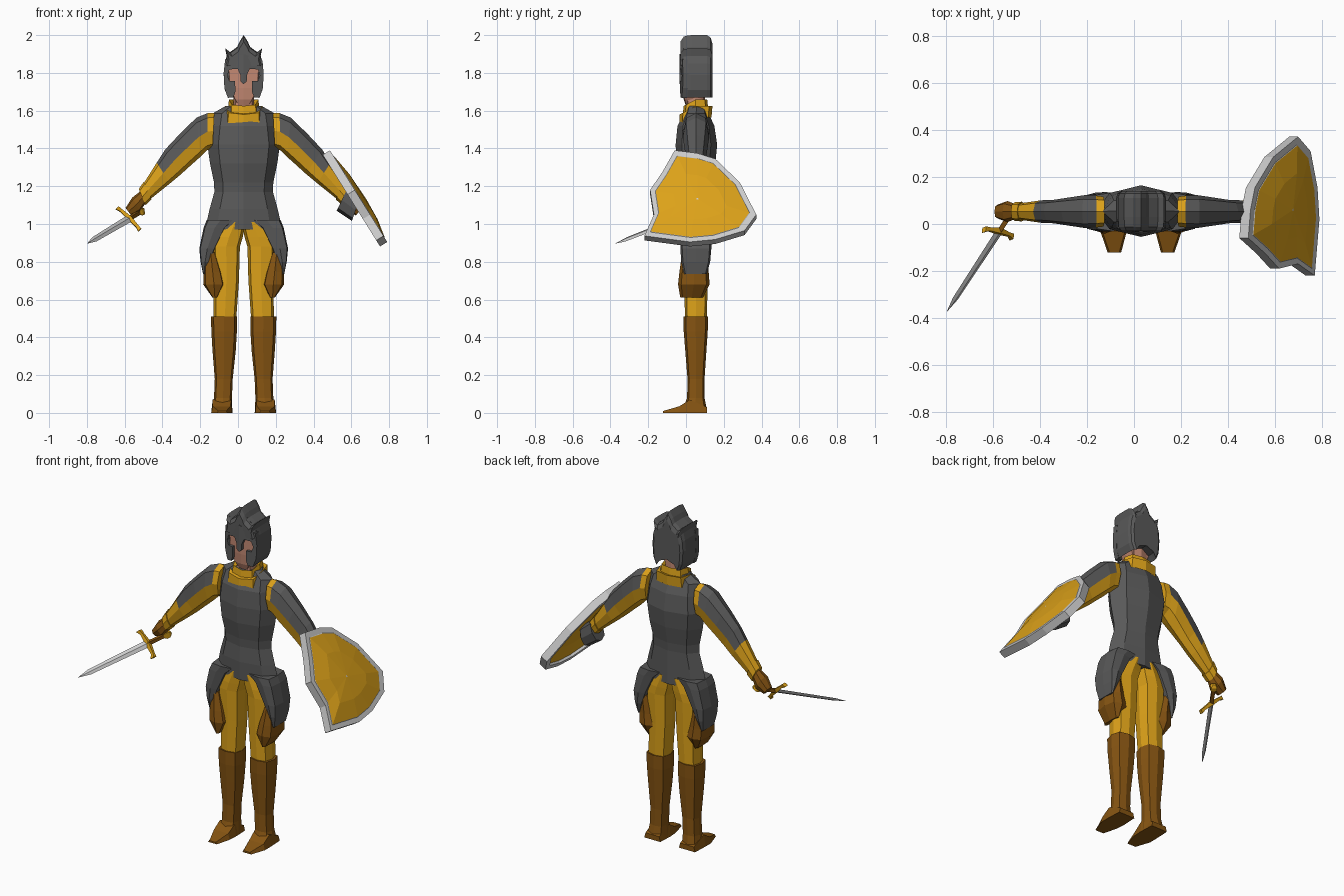
import bpy, bmesh, math
from mathutils import Vector

if "Cube" in bpy.data.objects:
    bpy.data.objects.remove(bpy.data.objects["Cube"])

CX, CY = 0.03, 0.053          # body axis


def material(name, rgb):
    m = bpy.data.materials.new(name)
    m.diffuse_color = (*rgb, 1)
    m.use_nodes = True
    m.node_tree.nodes["Principled BSDF"].inputs["Base Color"].default_value = m.diffuse_color
    return m


GREY = material("dark steel", (0.10, 0.10, 0.10))
GOLD = material("golden cloth", (0.72, 0.36, 0.01))
BROWN = material("brown leather", (0.24, 0.09, 0.006))
SKIN = material("skin", (0.55, 0.25, 0.17))
SILVER = material("bright steel", (0.60, 0.60, 0.60))


def finish(name, bm, mats, rule=None):
    bmesh.ops.remove_doubles(bm, verts=bm.verts, dist=1e-5)
    bmesh.ops.recalc_face_normals(bm, faces=bm.faces)
    if rule:
        for f in bm.faces:
            f.material_index = rule(f)
    me = bpy.data.meshes.new(name)
    bm.to_mesh(me)
    bm.free()
    for m in mats:
        me.materials.append(m)
    ob = bpy.data.objects.new(name, me)
    bpy.context.collection.objects.link(ob)
    return ob


def loft(name, rings, mats, rule=None, caps=True):
    """Skin a series of equal-length point rings; rule(i, k) picks the material."""
    bm = bmesh.new()
    vs = [[bm.verts.new(p) for p in r] for r in rings]
    n = len(rings[0])
    for i in range(len(vs) - 1):
        for k in range(n):
            f = bm.faces.new((vs[i][k], vs[i][(k + 1) % n], vs[i + 1][(k + 1) % n], vs[i + 1][k]))
            f.material_index = rule(i, k) if rule else 0
    if caps:
        bm.faces.new(vs[0])
        bm.faces.new(vs[-1])
    return finish(name, bm, mats)


def oval(c, u, v, diag=0.8):
    """Eight-sided ring around c with half axes u and v."""
    c, u, v = Vector(c), Vector(u), Vector(v)
    t = [(1, 0), (diag, diag), (0, 1), (-diag, diag), (-1, 0), (-diag, -diag), (0, -1), (diag, -diag)]
    return [c + u * a + v * b for a, b in t]


def flat(z, x0, x1, y0, y1, s=1, diag=0.8):
    """Level ring; x is the distance from the body axis on side s."""
    return oval((CX + s * (x0 + x1) / 2, (y0 + y1) / 2, z), ((x1 - x0) / 2, 0, 0), (0, (y1 - y0) / 2, 0), diag)


def slanted(tx, tz, bx, bz, hy, s):
    """Arm ring from its upper and lower points."""
    t, b = Vector((CX + s * tx, CY, tz)), Vector((CX + s * bx, CY, bz))
    return oval((t + b) / 2, (t - b) / 2, (0, hy, 0), 0.75)


# torso plate
torso = [(0.97, .205, -.025, .130), (1.08, .180, -.03, .13), (1.17, .155, -.025, .13), (1.22, .157, -.03, .135),
         (1.32, .178, -.05, .155), (1.42, .192, -.055, .165), (1.52, .178, -.045, .15), (1.585, .165, -.012, .12),
         (1.625, .095, 0, .11)]
loft("torso_armour", [flat(z, -w, w, a, b, 1, .7) for z, w, a, b in torso], [GREY])

# neck and layered collar with a dip at the front
loft("neck", [flat(z, -.055, .055, 0, .10) for z in (1.58, 1.72)], [SKIN])


def collar(name, rows):
    rings = []
    for z, w, a, b, dip in rows:
        r = flat(z, -w, w, a, b)
        for p in r:
            p.z -= dip * max(0, (CY - p.y) / (CY - a))
        rings.append(r)
    loft(name, rings, [GOLD], caps=False)


collar("outer_collar", [(1.565, .105, -.036, .135, .05), (1.625, .10, -.034, .14, .045), (1.615, .07, -.01, .11, .03)])
collar("inner_collar", [(1.59, .085, -.02, .12, .03), (1.66, .078, -.012, .112, .035), (1.64, .055, 0, .10, .03)])

for s, side in ((-1, "right"), (1, "left")):
    # skirt panel and hanging leather guard
    loft(side + "_skirt_panel", [flat(z, a, b, f, k, s, .88) for z, a, b, f, k in (
        (1.02, .05, .196, -.03, .134), (.98, .095, .212, -.032, .136), (.87, .15, .235, -.03, .134),
        (.80, .18, .228, -.025, .128), (.735, .205, .215, -.01, .11))], [GREY])
    loft(side + "_thigh_guard", [flat(z, a, b, f, k, s) for z, a, b, f, k in (
        (.85, .15, .20, -.02, .12), (.745, .115, .213, -.035, .12), (.68, .10, .214, -.042, .125),
        (.61, .14, .165, -.03, .09))], [BROWN])
    # legging, boot and pointed foot
    loft(side + "_legging", [flat(z, a, b, f, k, s) for z, a, b, f, k in (
        (1.01, -.01, .10, -.02, .125), (.93, .005, .15, -.02, .125), (.88, .02, .165, -.018, .122),
        (.70, .025, .158, -.01, .115), (.49, .04, .16, -.005, .11))], [GOLD])
    loft(side + "_boot", [flat(z, a, b, f, k, s) for z, a, b, f, k in (
        (.51, .036, .173, -.014, .117), (.43, .036, .171, -.012, .115), (.33, .042, .165, -.004, .108),
        (.18, .058, .153, .008, .098), (.08, .062, .157, .006, .098), (.01, .06, .17, -.02, .112))], [BROWN])
    loft(side + "_foot", [[(CX + s * a, y, 0), (CX + s * b, y, 0), (CX + s * (b - .008), y, h), (CX + s * (a + .008), y, h)]
         for y, a, b, h in ((.112, .062, .168, .03), (.02, .058, .172, .07), (-.035, .062, .172, .035),
                            (-.122, .085, .142, .01))], [BROWN])
    # arm: golden sleeve with a steel upper half
    arm = [(.155, 1.587, .165, 1.40, .064), (.19, 1.587, .195, 1.39, .068), (.25, 1.563, .23, 1.355, .07),
           (.34, 1.475, .275, 1.315, .06), (.415, 1.395, .33, 1.265, .05), (.46, 1.325, .39, 1.215, .048),
           (.545, 1.19, .515, 1.115, .033)]
    loft(side + "_arm", [slanted(*r, s) for r in arm], [GOLD, GREY],
         lambda i, k: 1 if 1 <= i <= 4 and k in (0, 1, 6, 7) else 0)
    loft(side + "_cuff", [slanted(*r, s) for r in ((.528, 1.225, .488, 1.13, .042), (.555, 1.185, .52, 1.10, .04))], [GOLD])
    # hand
    loft(side + "_hand", [slanted(*r, s) for r in ((.545, 1.175, .52, 1.11, .03), (.59, 1.14, .548, 1.065, .045),
                                                  (.625, 1.085, .595, 1.045, .03))], [BROWN])

# head: skin block with a tapered chin
loft("face", [flat(z, -w, w, f, .09, 1, .9) for z, w, f in (
    (1.625, .028, .0), (1.66, .05, -.012), (1.72, .08, -.016), (1.86, .09, -.016))], [SKIN])

# helmet: front profile with ridges, carried from front to back
half = [(0, 2.0), (.022, 1.965), (.034, 1.938), (.072, 1.91), (.098, 1.93), (.09, 1.89), (.101, 1.85),
        (.106, 1.79), (.10, 1.71), (.082, 1.67), (.06, 1.70), (0, 1.72)]
outline = half + [(-x, z) for x, z in half[-2:0:-1]]
loft("helmet", [[(CX + x * k, y, 1.75 + (z - 1.75) * (k if z > 1.75 else 1)) for x, z in outline]
     for y, k in ((0.0, .985), (.03, 1), (.11, 1), (.13, .95), (.14, .82))], [GREY])
# crest and brow over the front
brow = [p for p in outline if p[1] > 1.84]
loft("helmet_front", [[(CX + x * k, y, 1.75 + (z - 1.75) * k) for x, z in brow]
     for y, k in ((-.03, .86), (-.012, .97), (.01, .99))], [GREY])

# face mask: eye holes, nose bar and cheek plates
mask = [(0, 1.74), (.016, 1.755), (.018, 1.79), (.032, 1.822), (.075, 1.818), (.086, 1.785), (.075, 1.757),
        (.045, 1.757), (.044, 1.70), (.055, 1.67), (.084, 1.668), (.102, 1.72), (.106, 1.80), (.098, 1.87), (0, 1.90)]
bm = bmesh.new()
for s in (-1, 1):
    front, back = [[bm.verts.new((CX + s * x, y + 1.6 * x * x, z)) for x, z in mask] for y in (-.034, -.005)]
    bm.faces.new(front)
    bm.faces.new(back)
    for i in range(len(mask) - 1):
        bm.faces.new((front[i], front[i + 1], back[i + 1], back[i]))
finish("face_mask", bm, [GREY])

# shield: silver rim, domed golden face, tilted outward
edge = [(-.06, 1.39), (.06, 1.375), (.155, 1.345), (.285, 1.22), (.372, 1.05), (.31, .965), (.155, .918),
        (.02, .905), (-.22, .937), (-.17, 1.05), (-.19, 1.18), (-.125, 1.275)]
normal = Vector((.848, 0, .53))


def on_shield(k, h):
    my, mz = .06, 1.12
    pts = [(my + (y - my) * k, mz + (z - mz) * k) for y, z in edge]
    return [Vector((.487 + (1.39 - z) * .625, y, z)) + normal * h for y, z in pts]


loft("shield", [on_shield(*r) for r in ((.02, -.012), (.5, -.015), (.89, -.03), (.89, -.045), (1, -.045), (1, 0),
                                        (.89, 0), (.88, .002), (.5, .02), (.02, .026))],
     [SILVER, GOLD], lambda i, k: 1 if i in (0, 1, 7, 8) else 0)
# strap holding the shield to the forearm
loft("shield_strap", [slanted(*r, 1) for r in ((.548, 1.185, .492, 1.07, .052), (.613, 1.13, .573, 1.016, .052))], [GREY])

# sword: local axes along the blade, along the guard and across both
along = Vector((-.235, -.36, -.14)).normalized()
across = Vector((.74, -.13, -.67))
across = (across - along * across.dot(along)).normalized()
thick = along.cross(across)
tip = Vector((-.797, -.373, .897))
base = tip - along * .43


def bar(name, rows, mat, axis=along, wide=across):
    """Rows of distance, half width, half thickness and shift along the blade."""
    loft(name, [[base + axis * d + along * sh + wide * w, base + axis * d + along * sh + thick * t,
                 base + axis * d + along * sh - wide * w, base + axis * d + along * sh - thick * t]
                for d, w, t, sh in rows], [mat])


bar("sword_blade", [(0, .021, .007, 0), (.36, .016, .006, 0), (.43, .001, .001, 0)], SILVER)
bar("sword_guard", [(-.085, .018, .014, .012), (-.06, .011, .011, .004), (0, .018, .016, 0),
                    (.06, .011, .011, .004), (.085, .018, .014, .012)], GOLD, across, along)
bar("sword_grip", [(-.10, .014, .014, 0), (.005, .014, .014, 0)], BROWN)
bar("sword_pommel", [(-.14, .010, .010, 0), (-.125, .024, .024, 0), (-.105, .024, .024, 0), (-.09, .012, .012, 0)], GOLD)
